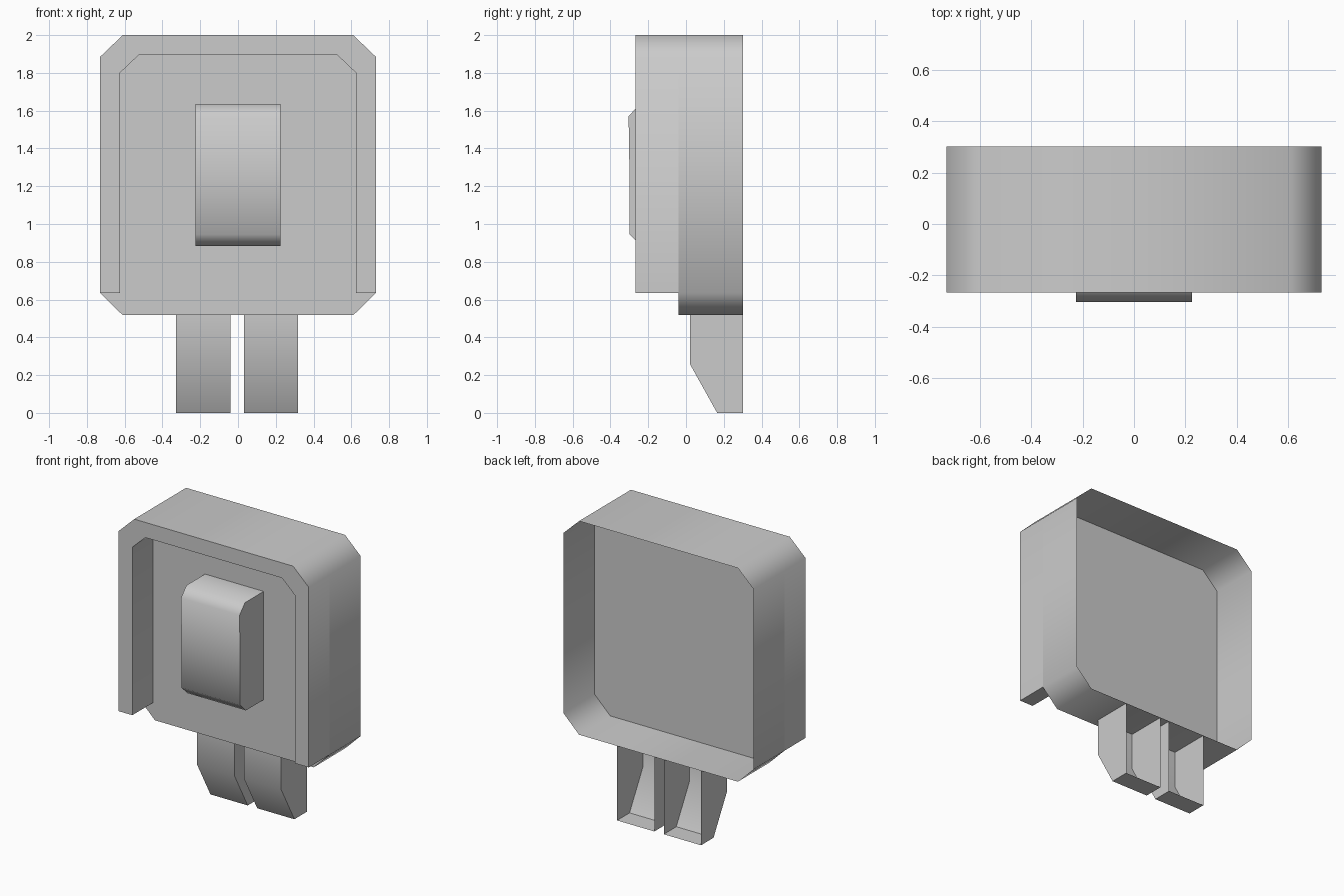
import bpy, bmesh, math

cube = bpy.data.objects.get("Cube")
if cube:
    bpy.data.objects.remove(cube, do_unlink=True)

grey = bpy.data.materials.new("light grey plastic")
grey.use_nodes = True
COLOUR = (0.6, 0.6, 0.6, 1.0)
grey.diffuse_color = COLOUR
grey.node_tree.nodes["Principled BSDF"].inputs["Base Color"].default_value = COLOUR


def prism(name, outline, place, start, end, caps=(True, True), open_sides=()):
    """Extrude a 2D outline between two depths; chosen sides and caps stay open."""
    bm = bmesh.new()
    rings = [[bm.verts.new(place(p, d)) for p in outline] for d in (start, end)]
    n = len(outline)
    for i in range(n):
        if i not in open_sides:
            j = (i + 1) % n
            bm.faces.new((rings[0][i], rings[0][j], rings[1][j], rings[1][i]))
    for ring, cap in zip(rings, caps):
        if cap:
            bm.faces.new(ring)
    bmesh.ops.recalc_face_normals(bm, faces=bm.faces[:])
    mesh = bpy.data.meshes.new(name)
    bm.to_mesh(mesh)
    bm.free()
    mesh.materials.append(grey)
    obj = bpy.data.objects.new(name, mesh)
    bpy.context.collection.objects.link(obj)
    bpy.ops.object.select_all(action="DESELECT")
    obj.select_set(True)
    bpy.context.view_layer.objects.active = obj
    bpy.ops.object.shade_smooth_by_angle(angle=math.radians(55))
    return obj


def along_y(p, d):
    return (p[0], d, p[1])


def along_x(p, d):
    return (d, p[0], p[1])


def mirrored(half):
    """Complete a right-hand half outline across x = 0."""
    return half + [(-x, z) for x, z in reversed(half)]


PANEL_Y, BACK_Y, RIM_Y = -0.04, 0.302, -0.267

# Thin-walled housing: front panel and side walls, hollow from behind
housing = mirrored([(0.61, 0.517), (0.73, 0.635), (0.73, 1.885), (0.61, 2.0)])
prism("housing_shell", housing, along_y, PANEL_Y, BACK_Y, caps=(True, False))

# Raised frame around the top and sides of the panel
frame = mirrored([(0.625, 0.635), (0.73, 0.635), (0.73, 1.885), (0.61, 2.0)])
frame += [(-0.625, 1.80), (-0.525, 1.895), (0.525, 1.895), (0.625, 1.80)]
prism("front_frame", frame, along_y, PANEL_Y, RIM_Y, caps=(False, True))

# Rocker button with chamfered ends, open where it meets the panel
button = [(PANEL_Y, 0.883), (-0.235, 0.883), (-0.298, 0.945), (-0.299, 1.25),
          (-0.304, 1.57), (-0.245, 1.635), (PANEL_Y, 1.635)]
prism("rocker_button", button, along_x, -0.225, 0.225, open_sides=(6,))

# Two hollow prongs with sloped fronts, open at the back and top
prong = [(BACK_Y, 0.517), (0.02, 0.517), (0.02, 0.26), (0.165, 0.0), (BACK_Y, 0.0)]
for name, x0, x1 in (("right_prong", -0.327, -0.041), ("left_prong", 0.032, 0.318)):
    prism(name, prong, along_x, x0, x1, open_sides=(0, 4))
